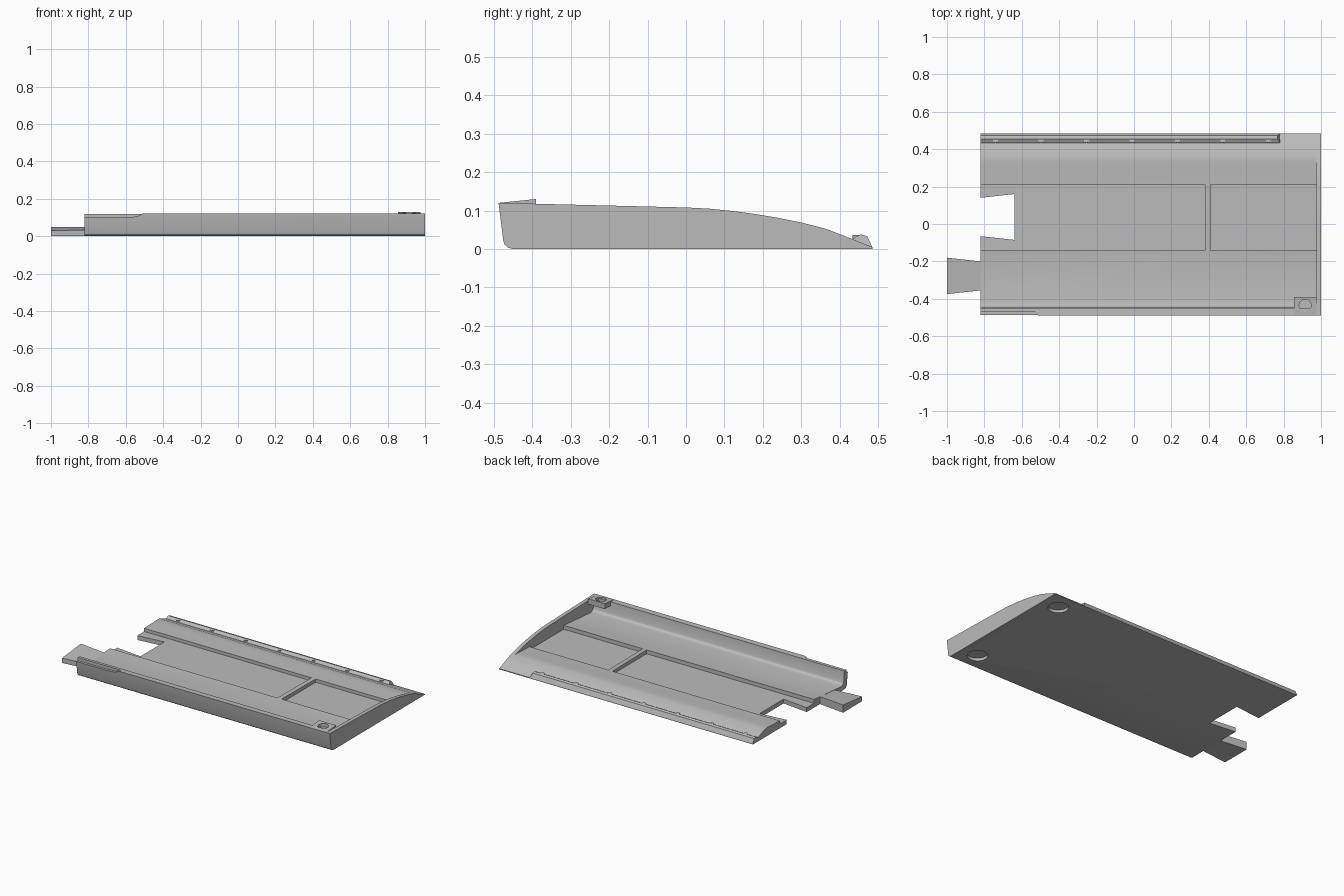
import bpy, bmesh, math
from mathutils import Matrix, Vector

cube = bpy.data.objects.get("Cube")
if cube:
    bpy.data.objects.remove(cube, do_unlink=True)

grey = bpy.data.materials.new("plain_grey")
grey.use_nodes = True
colour = (0.5, 0.5, 0.5, 1)
grey.diffuse_color = colour
grey.node_tree.nodes["Principled BSDF"].inputs["Base Color"].default_value = colour


def finish(name, bm):
    bmesh.ops.recalc_face_normals(bm, faces=bm.faces)
    mesh = bpy.data.meshes.new(name)
    bm.to_mesh(mesh)
    bm.free()
    mesh.materials.append(grey)
    ob = bpy.data.objects.new(name, mesh)
    bpy.context.collection.objects.link(ob)
    return ob


def extrude(name, points, direction):
    """Solid from a flat outline pushed along a direction."""
    bm = bmesh.new()
    face = bm.faces.new([bm.verts.new(p) for p in points])
    new = bmesh.ops.extrude_face_region(bm, geom=[face])["geom"]
    bmesh.ops.translate(bm, vec=Vector(direction),
                        verts=[g for g in new if isinstance(g, bmesh.types.BMVert)])
    return finish(name, bm)


def prism(name, profile, x0, x1):
    return extrude(name, [(x0, y, z) for y, z in profile], (x1 - x0, 0, 0))


def slab(name, outline, z0, z1):
    return extrude(name, [(x, y, z0) for x, y in outline], (0, 0, z1 - z0))


def box(name, x0, x1, y0, y1, z0, z1):
    return slab(name, [(x0, y0), (x1, y0), (x1, y1), (x0, y1)], z0, z1)


def cylinder(name, r, x, y, z0, z1, sides=32):
    bm = bmesh.new()
    bmesh.ops.create_cone(bm, cap_ends=True, segments=sides, radius1=r, radius2=r,
                          depth=z1 - z0, matrix=Matrix.Translation((x, y, (z0 + z1) / 2)))
    return finish(name, bm)


def cut(target, cutter):
    mod = target.modifiers.new("cut", "BOOLEAN")
    mod.operation = "DIFFERENCE"
    mod.solver = "EXACT"
    mod.object = cutter
    bpy.context.view_layer.objects.active = target
    bpy.ops.object.modifier_apply(modifier=mod.name)
    bpy.data.objects.remove(cutter, do_unlink=True)


def smooth(ob):
    bpy.ops.object.select_all(action="DESELECT")
    ob.select_set(True)
    bpy.context.view_layer.objects.active = ob
    bpy.ops.object.shade_smooth_by_angle(angle=math.radians(25))


# Shared outer shape: rounded bottom edge, leaning front, falling back
RIGHT, WALL, LEFT = -0.82, 0.975, 1.0
front = [(-0.45, 0), (-0.463, 0.003), (-0.472, 0.011), (-0.476, 0.023), (-0.488, 0.12)]
back = [(0.366, 0.052), (0.43, 0.027), (0.485, 0.005), (0.485, 0)]

# Tray: front wall, sloping floor and rear edge in one section
floor = [(-0.45, 0.119), (-0.445, 0.055), (-0.44, 0.043), (-0.43, 0.034), (-0.415, 0.03),
         (-0.14, 0.053), (0.21, 0.049), (0.3, 0.052), (0.335, 0.054)]
tray = prism("tray", front + floor + back, RIGHT, WALL)

# Two sunken panels with a bridge left between them
for x0, x1 in ((-0.9, 0.38), (0.41, 1.1)):
    cut(tray, box("panel_cutter", x0, x1, -0.14, 0.21, 0.028, 0.3))

# Dovetail socket in the right edge
cut(tray, slab("socket_cutter", [(-0.84, -0.063), (-0.64, -0.085),
                                 (-0.64, 0.16), (-0.84, 0.138)], -0.1, 0.2))

# Lap joint along the top of the front wall, with a sloped end
cut(tray, extrude("lap_cutter", [(-0.9, -0.47, 0.1), (-0.6, -0.47, 0.1), (-0.54, -0.47, 0.105),
                                 (-0.5, -0.47, 0.125), (-0.9, -0.47, 0.125)], (0, -0.1, 0)))

# Shallow round foot sockets underneath
for y in (-0.35, 0.375):
    cut(tray, cylinder("foot_cutter", 0.06, 0.885, y, -0.05, 0.018))
smooth(tray)

# Closed end wall
crown = [(-0.2, 0.113), (0, 0.108), (0.06, 0.105), (0.12, 0.099), (0.18, 0.091),
         (0.24, 0.081), (0.3, 0.069)]
smooth(prism("end_wall", front + crown + back, WALL, LEFT))

# Dovetail tongue, its top following the floor slope
tongue = slab("dovetail_tongue", [(-1, -0.375), (RIGHT, -0.355),
                                  (RIGHT, -0.2), (-1, -0.18)], 0, 0.05)
for v in tongue.data.vertices:
    if v.co.z > 0.01:
        v.co.z = 0.05 + 0.1 * (v.co.y + 0.18)

# Corner block with a round hole
block = prism("corner_block", [(-0.482, 0.095), (-0.488, 0.12), (-0.39, 0.13), (-0.39, 0.095)],
              0.855, WALL)
cut(block, cylinder("hole_cutter", 0.032, 0.915, -0.435, 0.105, 0.2))
smooth(block)

# Raised rear lip with a tapered end and a row of pegs
lip = prism("rear_lip", [(0.43, 0.022), (0.436, 0.028), (0.455, 0.038), (0.472, 0.033),
                         (0.485, 0.005), (0.46, 0.01)], RIGHT, 0.78)
for v in lip.data.vertices:
    if v.co.x > 0 and v.co.z > 0.03:
        v.co.x -= 0.012
for i in range(7):
    cylinder("lip_peg", 0.013, -0.74 + i * 0.243, 0.447, 0.015, 0.036, 16)
